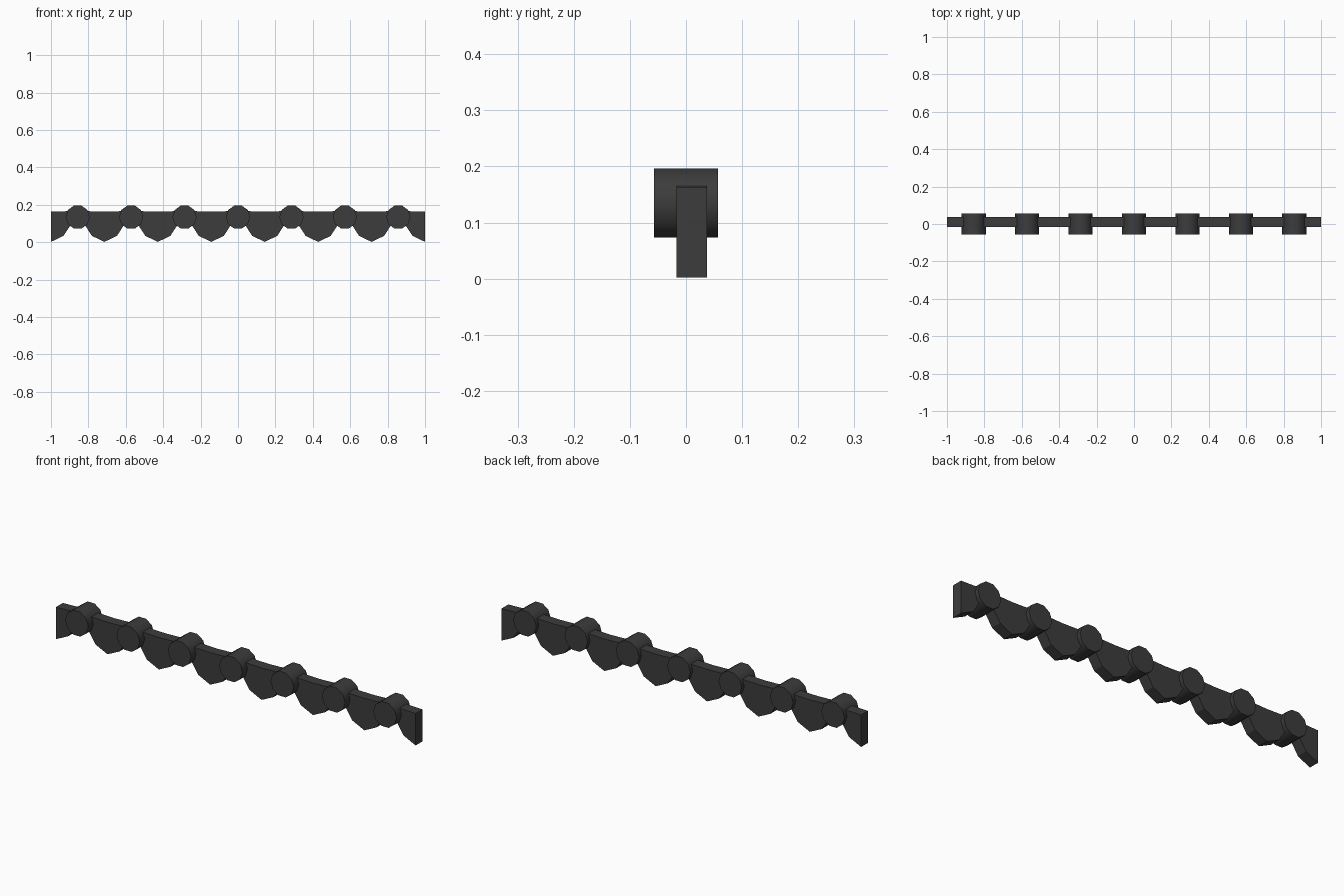
import bpy, bmesh, math

if "Cube" in bpy.data.objects:
    bpy.data.objects.remove(bpy.data.objects["Cube"])

PITCH = 2 / 7          # spacing of the pegs
COUNT = 7

mat = bpy.data.materials.new("dark_grey")
mat.diffuse_color = (0.045, 0.045, 0.045, 1)
mat.use_nodes = True
mat.node_tree.nodes["Principled BSDF"].inputs["Base Color"].default_value = mat.diffuse_color


def add_object(name, bm):
    bmesh.ops.recalc_face_normals(bm, faces=bm.faces[:])
    mesh = bpy.data.meshes.new(name)
    bm.to_mesh(mesh)
    bm.free()
    mesh.materials.append(mat)
    obj = bpy.data.objects.new(name, mesh)
    bpy.context.collection.objects.link(obj)
    return obj


# Scalloped band: half a scallop measured from its tip, then mirrored per peg
lower = [(0.0, 0.002), (0.067, 0.034), (0.1, 0.085), (PITCH / 2, 0.125)]
upper = [(0.0, 0.163), (0.067, 0.165), (PITCH / 2, 0.17)]


def repeat(half):
    pts = []
    for i in range(COUNT):
        x0 = -1 + i * PITCH
        pts += [(x0 + d, z) for d, z in half]
        pts += [(x0 + PITCH - d, z) for d, z in half[-2:0:-1]]
    return pts + [(1.0, half[0][1])]


bm = bmesh.new()
outline = repeat(lower) + repeat(upper)[::-1]
face = bm.faces.new([bm.verts.new((x, -0.017, z)) for x, z in outline])
ext = bmesh.ops.extrude_face_region(bm, geom=[face])
bmesh.ops.translate(bm, vec=(0, 0.054, 0),
                    verts=[v for v in ext["geom"] if isinstance(v, bmesh.types.BMVert)])
add_object("scalloped_band", bm)

# Ten-sided pegs crossing the band, flat side up, with smooth walls
SIDES = 10
APOTHEM = 0.0615
radius = APOTHEM / math.cos(math.pi / SIDES)
for i in range(COUNT):
    cx = (i - COUNT // 2) * PITCH
    bm = bmesh.new()
    rings = []
    for y in (-0.057, 0.057):
        rings.append([bm.verts.new((cx + radius * math.cos(2 * math.pi * k / SIDES), y,
                                    0.1345 + radius * math.sin(2 * math.pi * k / SIDES)))
                      for k in range(SIDES)])
    for ring in rings:
        bm.faces.new(ring)
    for k in range(SIDES):
        n = (k + 1) % SIDES
        bm.faces.new((rings[0][k], rings[0][n], rings[1][n], rings[1][k])).smooth = True
    for e in bm.edges:
        if any(len(f.verts) > 4 for f in e.link_faces):
            e.smooth = False
    add_object(f"peg_{i + 1}", bm)
